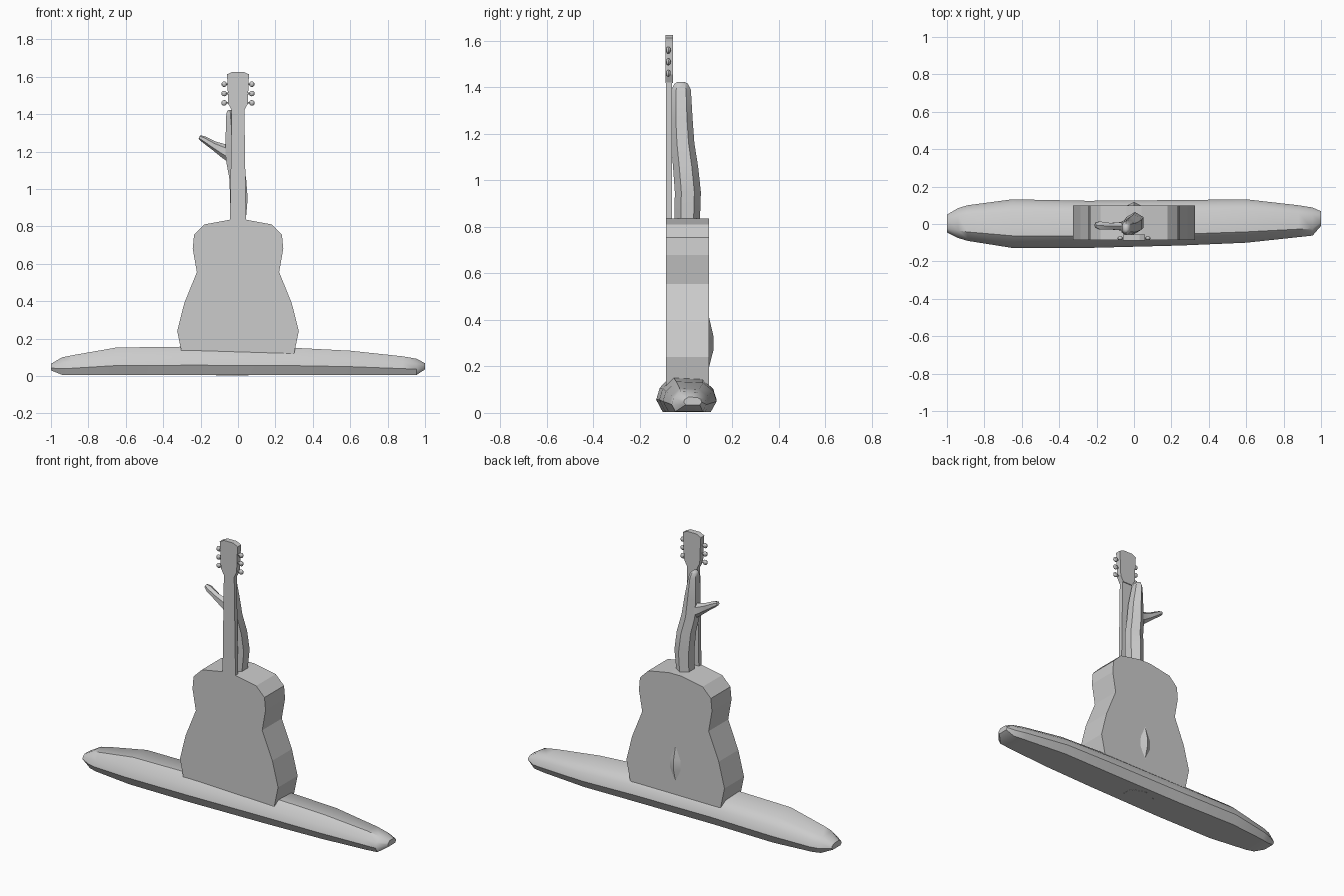
import bpy, bmesh, math
from mathutils import Vector


def finish(bm, name, smooth=None):
    bmesh.ops.recalc_face_normals(bm, faces=bm.faces)
    me = bpy.data.meshes.new(name)
    bm.to_mesh(me)
    bm.free()
    ob = bpy.data.objects.new(name, me)
    bpy.context.collection.objects.link(ob)
    if smooth:
        bpy.ops.object.select_all(action='DESELECT')
        ob.select_set(True)
        bpy.context.view_layer.objects.active = ob
        bpy.ops.object.shade_smooth_by_angle(angle=math.radians(smooth))
    return ob


def skin(rings, name, smooth=None):
    """Join equal-length rings of points into a capped tube."""
    bm = bmesh.new()
    vs = [[bm.verts.new(p) for p in r] for r in rings]
    n = len(vs[0])
    for a, b in zip(vs, vs[1:]):
        for i in range(n):
            j = (i + 1) % n
            bm.faces.new((a[i], a[j], b[j], b[i]))
    bm.faces.new(vs[0])
    bm.faces.new(vs[-1])
    return finish(bm, name, smooth)


def slab(outline, y0, y1, name):
    """Extrude an (x, z) outline from y0 to y1."""
    return skin([[(x, y, z) for x, z in outline] for y in (y0, y1)], name)


# Fallen log: flat-bottomed octagonal sections (x, y min, y max, z min, z max)
log_sections = [
    (-1.0, -0.045, 0.05, 0.03, 0.065), (-0.94, -0.075, 0.085, 0.006, 0.10),
    (-0.89, -0.09, 0.10, 0.004, 0.11), (-0.65, -0.128, 0.132, 0.004, 0.152),
    (-0.25, -0.128, 0.124, 0.004, 0.157), (0.25, -0.115, 0.128, 0.004, 0.153),
    (0.60, -0.10, 0.132, 0.004, 0.135), (0.88, -0.07, 0.10, 0.004, 0.105),
    (0.955, -0.062, 0.088, 0.006, 0.092), (1.0, -0.01, 0.068, 0.035, 0.068)]
section = [(-0.78, 0), (0.78, 0), (1, 0.35), (0.88, 0.68), (0.5, 0.96),
           (-0.5, 1), (-0.88, 0.68), (-1, 0.35)]
skin([[(x, (a + b) / 2 + u * (b - a) / 2, c + v * (d - c)) for u, v in section]
      for x, a, b, c, d in log_sections], "log", 40)

# Guitar body
half = [(0.2, 0.06), (0.3, 0.12), (0.325, 0.24), (0.287, 0.39), (0.22, 0.555),
        (0.242, 0.68), (0.235, 0.755), (0.18, 0.81), (0.04, 0.836)]
slab(half + [(-x, z) for x, z in reversed(half)], -0.085, 0.10, "guitar_body")

# Neck
slab([(-0.043, 0.82), (0.043, 0.82), (0.034, 1.43), (-0.034, 1.43)],
     -0.085, -0.06, "guitar_neck")

# Headstock
half = [(0.034, 1.42), (0.052, 1.455), (0.058, 1.60), (0.06, 1.612), (0.03, 1.626)]
slab(half + [(-x, z) for x, z in reversed(half)], -0.088, -0.055, "headstock")

# Tuning pegs
for side in (-1, 1):
    for i in range(3):
        z = 1.46 + i * 0.05
        bm = bmesh.new()
        bmesh.ops.create_uvsphere(bm, u_segments=8, v_segments=6, radius=0.015)
        for v in bm.verts:
            v.co = Vector((v.co.x + side * 0.074, v.co.y * 0.7 - 0.076, v.co.z + z))
        finish(bm, "tuning_peg", 40)
        skin([[(side * x, -0.076 + 0.005 * math.cos(a * math.pi / 3),
                z + 0.005 * math.sin(a * math.pi / 3)) for a in range(6)]
              for x in (0.045, 0.065)], "peg_stem")

# Trunk behind the neck, running down through the body (x, y, z, rx, ry)
trunk = [(-0.03, 0.0, 0.003, 0.10, 0.07), (0.0, 0.04, 0.18, 0.07, 0.055),
         (0.0, 0.06, 0.27, 0.065, 0.058), (0.0, 0.06, 0.33, 0.062, 0.058),
         (0.0, 0.035, 0.45, 0.06, 0.055), (0.0, 0.005, 0.83, 0.048, 0.055),
         (0.005, 0.008, 0.95, 0.054, 0.056), (-0.002, -0.002, 1.06, 0.052, 0.054),
         (-0.022, -0.014, 1.16, 0.05, 0.05), (-0.03, -0.02, 1.27, 0.042, 0.048),
         (-0.04, -0.021, 1.39, 0.027, 0.042), (-0.042, -0.021, 1.415, 0.02, 0.03),
         (-0.042, -0.021, 1.423, 0.01, 0.016)]
angles = [math.radians(60 * i + 30) for i in range(6)]
skin([[(x + rx * math.cos(a), y + ry * math.sin(a), z) for a in angles]
      for x, y, z, rx, ry in trunk], "trunk", 40)

# Side branch (x, y, z, ry, rz), with tilted sections
branch = [(-0.03, -0.012, 1.185, 0.035, 0.045), (-0.075, -0.012, 1.203, 0.024, 0.034),
          (-0.13, -0.012, 1.232, 0.02, 0.022), (-0.185, -0.008, 1.266, 0.025, 0.016),
          (-0.207, -0.006, 1.277, 0.014, 0.010)]
skin([[(x + 0.4 * rz * math.sin(a), y + ry * math.cos(a), z + rz * math.sin(a))
       for a in angles] for x, y, z, ry, rz in branch], "branch", 40)
